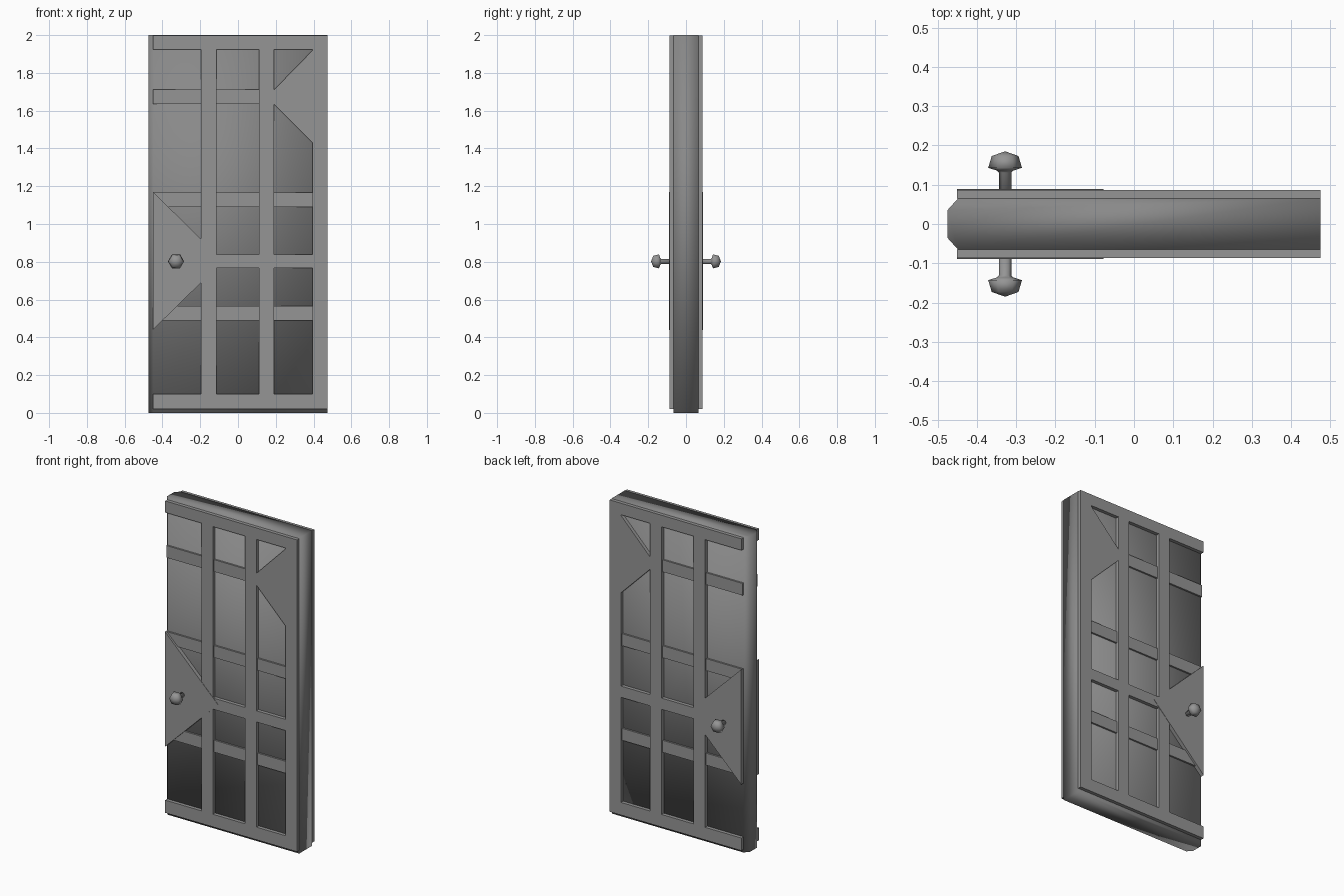
import bpy, bmesh
from math import cos, sin, tau

if "Cube" in bpy.data.objects:
    bpy.data.objects.remove(bpy.data.objects["Cube"])

CORE, BAR, FRAME, PLATE = 0.065, 0.076, 0.087, 0.089   # layer depths from the centre

grey = bpy.data.materials.new("dark_grey")
grey.diffuse_color = (0.3, 0.3, 0.3, 1)
grey.use_nodes = True
grey.node_tree.nodes["Principled BSDF"].inputs["Base Color"].default_value = grey.diffuse_color
core_grey = bpy.data.materials.new("core_grey")
core_grey.diffuse_color = (0.25, 0.25, 0.25, 1)
core_grey.use_nodes = True
core_grey.node_tree.nodes["Principled BSDF"].inputs["Base Color"].default_value = core_grey.diffuse_color


def finish(name, bm, mirror=True, mat=grey, smooth=False):
    bmesh.ops.recalc_face_normals(bm, faces=bm.faces)
    for f in bm.faces:
        f.smooth = smooth
    me = bpy.data.meshes.new(name)
    bm.to_mesh(me)
    bm.free()
    me.materials.append(mat)
    ob = bpy.data.objects.new(name, me)
    bpy.context.collection.objects.link(ob)
    if mirror:  # same detail on front and back
        m = ob.modifiers.new("both_sides", 'MIRROR')
        m.use_axis = (False, True, False)
        m.use_clip = False
        m.use_mirror_merge = False
    return ob


def extrude(bm, pts, vec):
    f = bm.faces.new([bm.verts.new(p) for p in pts])
    r = bmesh.ops.extrude_face_region(bm, geom=[f], use_keep_orig=True)
    vs = [g for g in r["geom"] if isinstance(g, bmesh.types.BMVert)]
    bmesh.ops.translate(bm, verts=vs, vec=vec)


def panel(name, outline, depth):
    """Flat plate from an (x, z) outline, laid on the core."""
    bm = bmesh.new()
    extrude(bm, [(x, -CORE, z) for x, z in outline], (0, CORE - depth, 0))
    return finish(name, bm)


def strip(name, x0, x1, z0, z1, depth):
    return panel(name, [(x0, z0), (x1, z0), (x1, z1), (x0, z1)], depth)


# door core with chamfered latch edge
bm = bmesh.new()
section = [(-0.475, -0.035), (-0.448, -CORE), (0.475, -CORE),
           (0.475, CORE), (-0.448, CORE), (-0.475, 0.035)]
extrude(bm, [(x, y, 0) for x, y in section], (0, 0, 2))
finish("door_core", bm, mirror=False, mat=core_grey, smooth=True)

# outer frame: rails, hinge stile and two mullions
strip("bottom_rail", -0.45, 0.475, 0.02, 0.10, FRAME)
strip("top_rail", -0.45, 0.475, 1.925, 1.998, FRAME)
strip("hinge_stile", 0.395, 0.475, 0.10, 1.925, FRAME)
strip("left_mullion", -0.195, -0.115, 0.10, 1.925, FRAME)
strip("right_mullion", 0.11, 0.19, 0.10, 1.925, FRAME)

# recessed cross bars and the flush middle rail, bay by bay
bays = [(-0.45, -0.195), (-0.115, 0.11), (0.19, 0.395)]
for i, (x0, x1) in enumerate(bays):
    for j, z in enumerate((0.49, 1.09, 1.635)):
        if (i, j) != (2, 2):
            strip(f"cross_bar_{i}_{j}", x0, x1, z, z + 0.076, BAR)
    if i:
        strip(f"middle_rail_{i}", x0, x1, 0.767, 0.838, FRAME)

# hinge gusset and triangular lock plate
panel("hinge_gusset", [(0.19, 1.635), (0.395, 1.43), (0.395, 1.92), (0.19, 1.71)], FRAME)
panel("lock_plate", [(-0.45, 0.44), (-0.078, 0.805), (-0.45, 1.17)], PLATE)

# six-sided knobs, turned around the y axis
profile = [(0.016, 0.085), (0.016, 0.131), (0.021, 0.136), (0.043, 0.143), (0.034, 0.173)]
bm = bmesh.new()
rings = [[bm.verts.new((-0.328 + r * cos(k * tau / 6), -d, 0.802 + r * sin(k * tau / 6)))
          for k in range(6)] for r, d in profile]
for a, b in zip(rings, rings[1:]):
    for k in range(6):
        bm.faces.new((a[k], a[(k + 1) % 6], b[(k + 1) % 6], b[k]))
tip = bm.verts.new((-0.328, -0.185, 0.802))
for k in range(6):
    bm.faces.new((rings[-1][k], rings[-1][(k + 1) % 6], tip))
bm.faces.new(rings[0])
finish("knob", bm, smooth=True)
